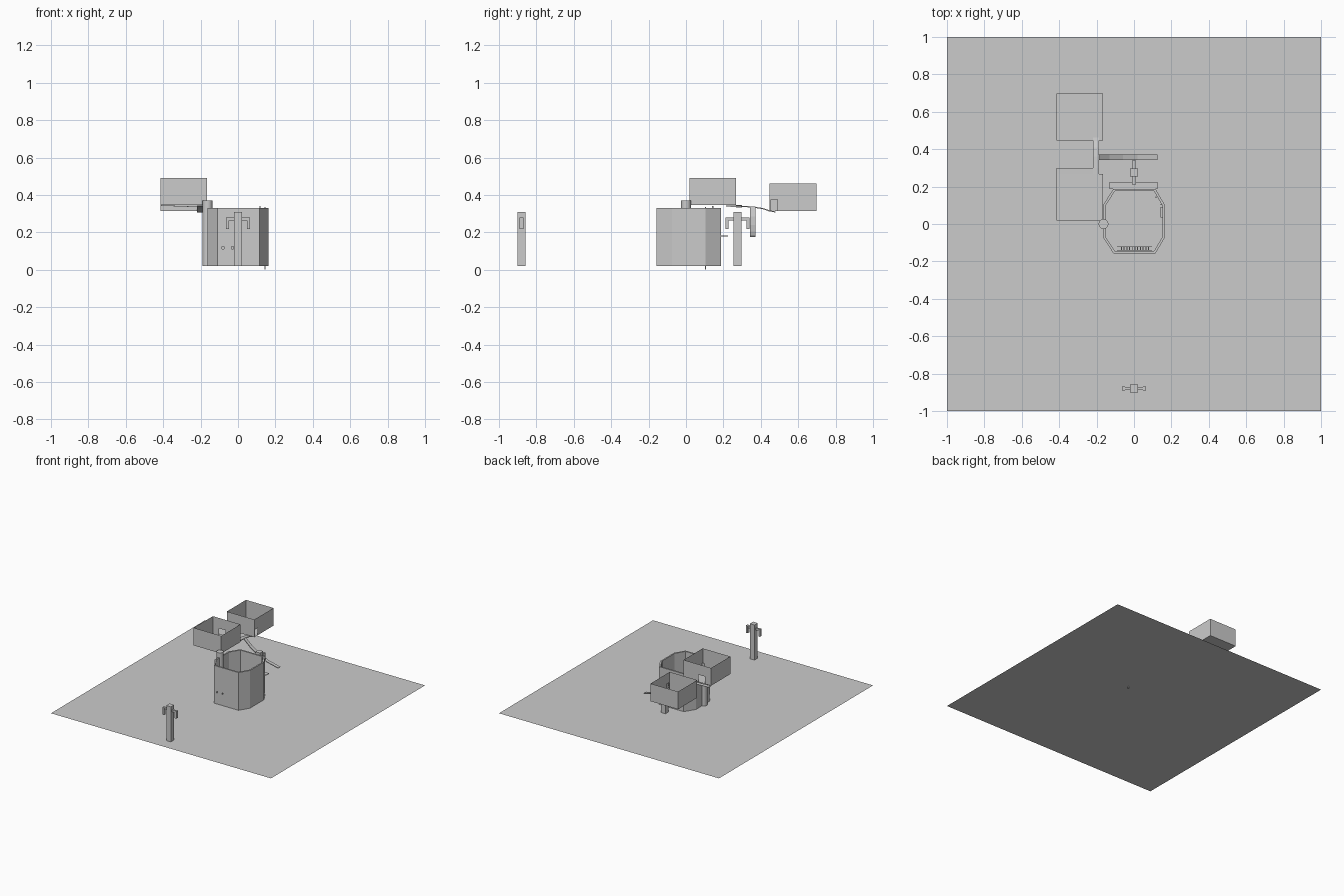
import bpy, bmesh
from mathutils import Vector

if "Cube" in bpy.data.objects:
    bpy.data.objects.remove(bpy.data.objects["Cube"])

G = 0.02  # ground level


def mesh_object(name, verts, faces):
    me = bpy.data.meshes.new(name)
    me.from_pydata(verts, [], faces)
    ob = bpy.data.objects.new(name, me)
    bpy.context.collection.objects.link(ob)
    return ob


def box(name, x0, x1, y0, y1, z0, z1):
    v = [(x, y, z) for z in (z0, z1) for x, y in ((x0, y0), (x1, y0), (x1, y1), (x0, y1))]
    f = [(3, 2, 1, 0), (4, 5, 6, 7)] + [(i, (i + 1) % 4, (i + 1) % 4 + 4, i + 4) for i in range(4)]
    return mesh_object(name, v, f)


def strip(name, path, side, thick=0.006):
    """Thin band following a path, widened along the side vector."""
    side = Vector(side)
    v, f = [], []
    for p in path:
        p = Vector(p)
        v += [p - side, p + side]
    for i in range(len(path) - 1):
        f.append((2 * i, 2 * i + 1, 2 * i + 3, 2 * i + 2))
    ob = mesh_object(name, v, f)
    bm = bmesh.new()
    bm.from_mesh(ob.data)
    for face in bm.faces:
        face.normal_update()
        if face.normal.z < 0:
            face.normal_flip()
    bm.to_mesh(ob.data)
    bm.free()
    if thick:
        m = ob.modifiers.new("thickness", "SOLIDIFY")
        m.thickness = thick
    return ob


# Ground sheet
mesh_object("ground_sheet", [(-1, -1, G), (1, -1, G), (1, 1, G), (-1, 1, G)], [(0, 1, 2, 3)])

# Open octagonal tower with a thin wall
outline = [(-0.11, -0.157), (0.115, -0.157), (0.163, -0.075), (0.163, 0.105),
           (0.115, 0.188), (-0.11, 0.188), (-0.163, 0.105), (-0.163, -0.075)]
cx, cy = 0.0, 0.015
tv, tf = [], []
for x, y in outline:
    ix, iy = cx + (x - cx) * 0.93, cy + (y - cy) * 0.93
    tv += [(x, y, G), (x, y, 0.33), (ix, iy, 0.33), (ix, iy, G)]
for i in range(8):
    a, b = 4 * i, 4 * ((i + 1) % 8)
    for k in range(4):
        n = (k + 1) % 4
        tf.append((a + k, b + k, b + n, a + n))
tower = mesh_object("tower_wall", tv, tf)

# Small window slits through the front wall
for i, x in enumerate((-0.08, -0.03)):
    cut = box(f"slit_cutter_{i}", x - 0.005, x + 0.005, -0.2, -0.11, 0.11, 0.123)
    cut.hide_render = True
    cut.hide_set(True)
    m = tower.modifiers.new("slit", "BOOLEAN")
    m.object = cut
    m.solver = "EXACT"

# Round pole beside the tower
bpy.ops.mesh.primitive_cylinder_add(vertices=32, radius=0.026, depth=0.35, location=(-0.163, 0, G + 0.175))
bpy.context.object.name = "round_pole"
bpy.ops.object.shade_smooth_by_angle()

# Toothed rack inside the front wall, small shelf on the right wall
for y in (-0.142, -0.122):
    box("rack_rail", -0.09, 0.095, y, y + 0.003, 0.17, 0.176)
for i in range(11):
    x = -0.07 + i * 0.0145
    box("rack_tooth", x, x + 0.005, -0.14, -0.12, 0.168, 0.178)
box("inner_shelf", 0.142, 0.153, 0.035, 0.09, 0.24, 0.246)

# Corner pegs in the tower wall
box("corner_peg", 0.142, 0.148, 0.102, 0.108, 0.0, 0.335)
box("corner_peg_top", 0.115, 0.121, 0.14, 0.146, 0.3, 0.342)

# Posts with drooping arms
def post(prefix, y, along_x):
    box(prefix + "_post", -0.021, 0.021, y - 0.021, y + 0.021, G, 0.308)

    def part(name, a, b, w, z0, z1):
        if along_x:
            box(name, a, b, y - w, y + w, z0, z1)
        else:
            box(name, -w, w, y + a, y + b, z0, z1)
    for s in (-1, 1):
        part(prefix + "_arm", min(s * .02, s * .064), max(s * .02, s * .064), 0.008, 0.262, 0.278)
        part(prefix + "_arm_tip", min(s * .048, s * .064), max(s * .048, s * .064), 0.01, 0.218, 0.278)


post("front", -0.88, True)
post("back", 0.276, False)


# Open bins, each with a floor and a small doorway in one wall
def bin_box(name, x0, x1, y0, y1, z0, z1, door_side, d0, d1, dz):
    v, f = [], []

    def quad(*pts):
        f.append(tuple(range(len(v), len(v) + 4)))
        v.extend(pts)

    def wall(a, b, lo, hi):
        quad((*a, lo), (*b, lo), (*b, hi), (*a, hi))
    quad((x0, y0, z0), (x1, y0, z0), (x1, y1, z0), (x0, y1, z0))
    sides = {"front": ((x0, y0), (x1, y0)), "right": ((x1, y0), (x1, y1)),
             "back": ((x1, y1), (x0, y1)), "left": ((x0, y1), (x0, y0))}
    for key, (a, b) in sides.items():
        if key != door_side:
            wall(a, b, z0, z1)
            continue
        p, q = ((x1, d0), (x1, d1)) if key == "right" else ((d1, y1), (d0, y1))
        wall(a, p, z0, z1)
        wall(q, b, z0, z1)
        wall(p, q, z0 + dz, z1)
    mesh_object(name, v, f)


bin_box("upper_bin", -0.415, -0.165, 0.018, 0.267, 0.345, 0.49, "back", -0.36, -0.30, 0.06)
bin_box("lower_bin", -0.415, -0.165, 0.447, 0.697, 0.315, 0.46, "right", 0.455, 0.49, 0.06)

# Chute from the upper bin, curved track to the lower bin, ramp behind the tower
strip("bin_chute", [(-0.415, 0.284, 0.345), (-0.2, 0.284, 0.337)], (0, 0.016, 0), 0.003)
strip("curved_track", [(-0.203, 0.215, 0.343), (-0.203, 0.3, 0.342), (-0.203, 0.36, 0.338),
                       (-0.203, 0.41, 0.33), (-0.203, 0.445, 0.318), (-0.203, 0.48, 0.312)], (0.017, 0, 0))
strip("back_ramp", [(-0.187, 0.357, 0.338), (-0.13, 0.357, 0.285), (-0.06, 0.357, 0.24),
                    (0.02, 0.357, 0.205), (0.125, 0.357, 0.18)], (0, 0.014, 0))

# Narrow balcony ledge on the back of the tower
box("balcony_ledge", -0.13, 0.125, 0.188, 0.224, 0.177, 0.182)
